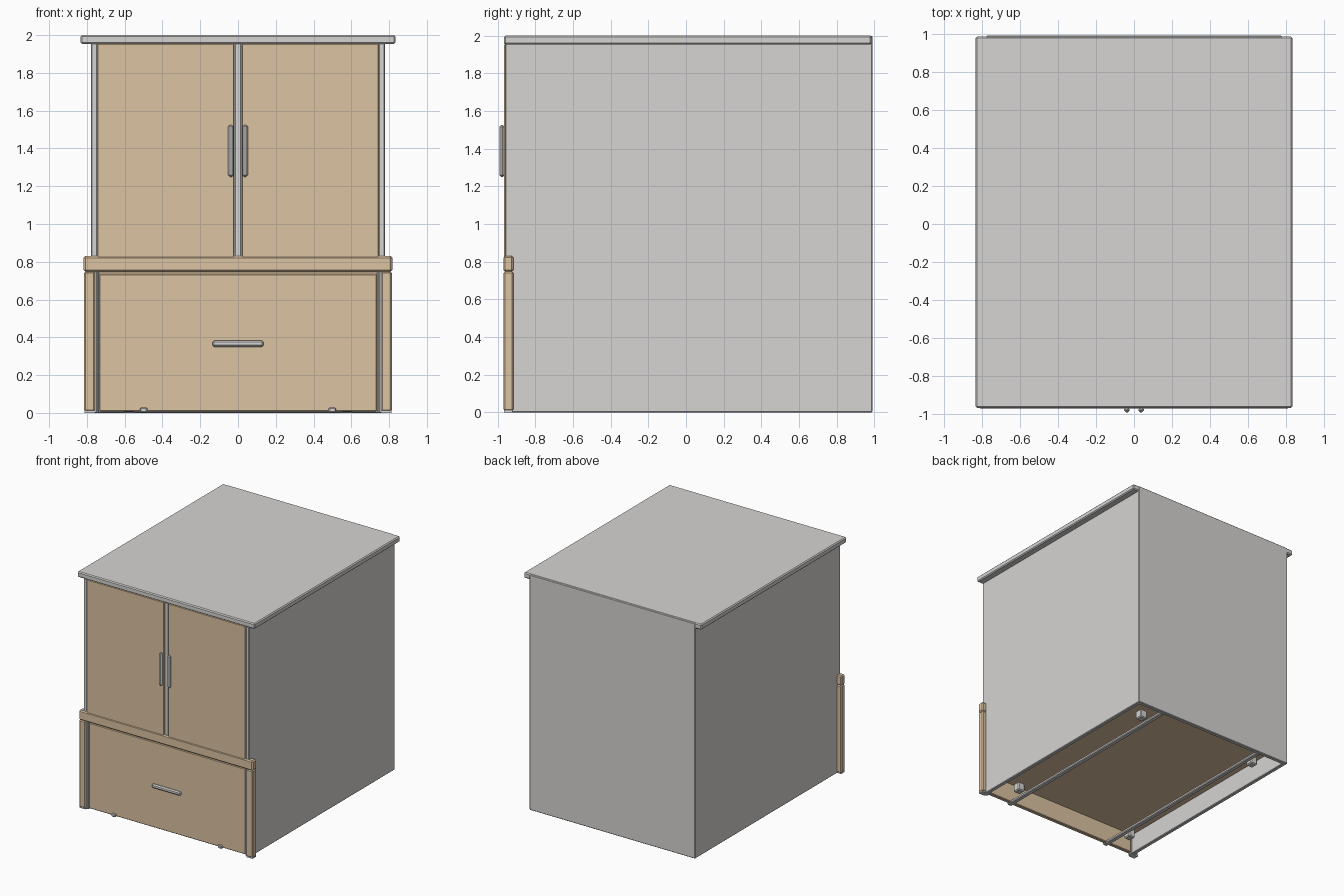
import bpy
import bmesh
from mathutils import Vector

if "Cube" in bpy.data.objects:
    bpy.data.objects.remove(bpy.data.objects["Cube"])


def material(name, rgb):
    m = bpy.data.materials.new(name)
    m.diffuse_color = (*rgb, 1)
    m.use_nodes = True
    m.node_tree.nodes["Principled BSDF"].inputs["Base Color"].default_value = m.diffuse_color
    return m


GREY = material("warm grey", (0.67, 0.66, 0.65))
TAN = material("light wood", (0.72, 0.55, 0.36))


def box(name, x, y, z, mat, bevel=0.005):
    """Box from (min, max) ranges, with a small chamfer on its edges."""
    bm = bmesh.new()
    bmesh.ops.create_cube(bm, size=1)
    lo, hi = Vector((x[0], y[0], z[0])), Vector((x[1], y[1], z[1]))
    size, mid = hi - lo, (hi + lo) / 2
    for v in bm.verts:
        v.co = Vector(a * b for a, b in zip(v.co, size)) + mid
    me = bpy.data.meshes.new(name)
    bm.to_mesh(me)
    bm.free()
    me.materials.append(mat)
    ob = bpy.data.objects.new(name, me)
    bpy.context.collection.objects.link(ob)
    if bevel:
        mod = ob.modifiers.new("chamfer", 'BEVEL')
        mod.width = bevel
        mod.segments = 1
    return ob


def pair(name, x, y, z, mat, bevel=0.005):
    """The same box on the right and the left."""
    box(name + "_right", x, y, z, mat, bevel)
    box(name + "_left", (-x[1], -x[0]), y, z, mat, bevel)


# Carcass: sides, back and overhanging top
pair("side_panel", (0.745, 0.778), (-0.96, 0.987), (0, 1.957), GREY)
box("back_panel", (-0.778, 0.778), (0.955, 0.99), (0, 1.998), GREY)
box("top_slab", (-0.833, 0.833), (-0.967, 0.986), (1.953, 2.0), GREY, 0.008)
box("centre_divider", (-0.019, 0.019), (-0.957, -0.90), (0.76, 1.957), GREY)

# Upper doors with upright handles
pair("door", (0.02, 0.746), (-0.965, -0.932), (0.82, 1.956), TAN)
pair("door_handle", (0.024, 0.052), (-0.99, -0.964), (1.25, 1.525), GREY, 0.009)

# Lower face frame: crossbar and stiles
box("frame_crossbar", (-0.817, 0.817), (-0.97, -0.917), (0.747, 0.83), TAN, 0.009)
pair("frame_stile", (0.756, 0.815), (-0.968, -0.917), (0.008, 0.748), TAN, 0.008)
pair("stile_foot", (0.757, 0.812), (-0.965, -0.92), (0, 0.012), GREY, 0)
pair("drawer_guide", (0.737, 0.757), (-0.952, -0.91), (0, 0.748), GREY, 0.003)

# Large drawer with a horizontal handle
box("drawer_front", (-0.736, 0.736), (-0.947, -0.912), (0.008, 0.735), TAN)
box("drawer_rail", (-0.737, 0.737), (-0.94, -0.912), (0.73, 0.75), TAN, 0)
box("drawer_floor", (-0.746, 0.746), (-0.913, 0.956), (0.17, 0.19), TAN, 0)
box("drawer_handle", (-0.135, 0.135), (-0.968, -0.944), (0.35, 0.384), GREY, 0.009)

# Base: two long runners and four small feet blocks
pair("runner", (0.48, 0.52), (-0.962, 0.96), (0.002, 0.028), GREY, 0.006)
for label, y in (("front", -0.745), ("rear", 0.78)):
    pair("foot_block_" + label, (0.545, 0.61), (y - 0.033, y + 0.033),
         (0.004, 0.078), GREY, 0.008)
